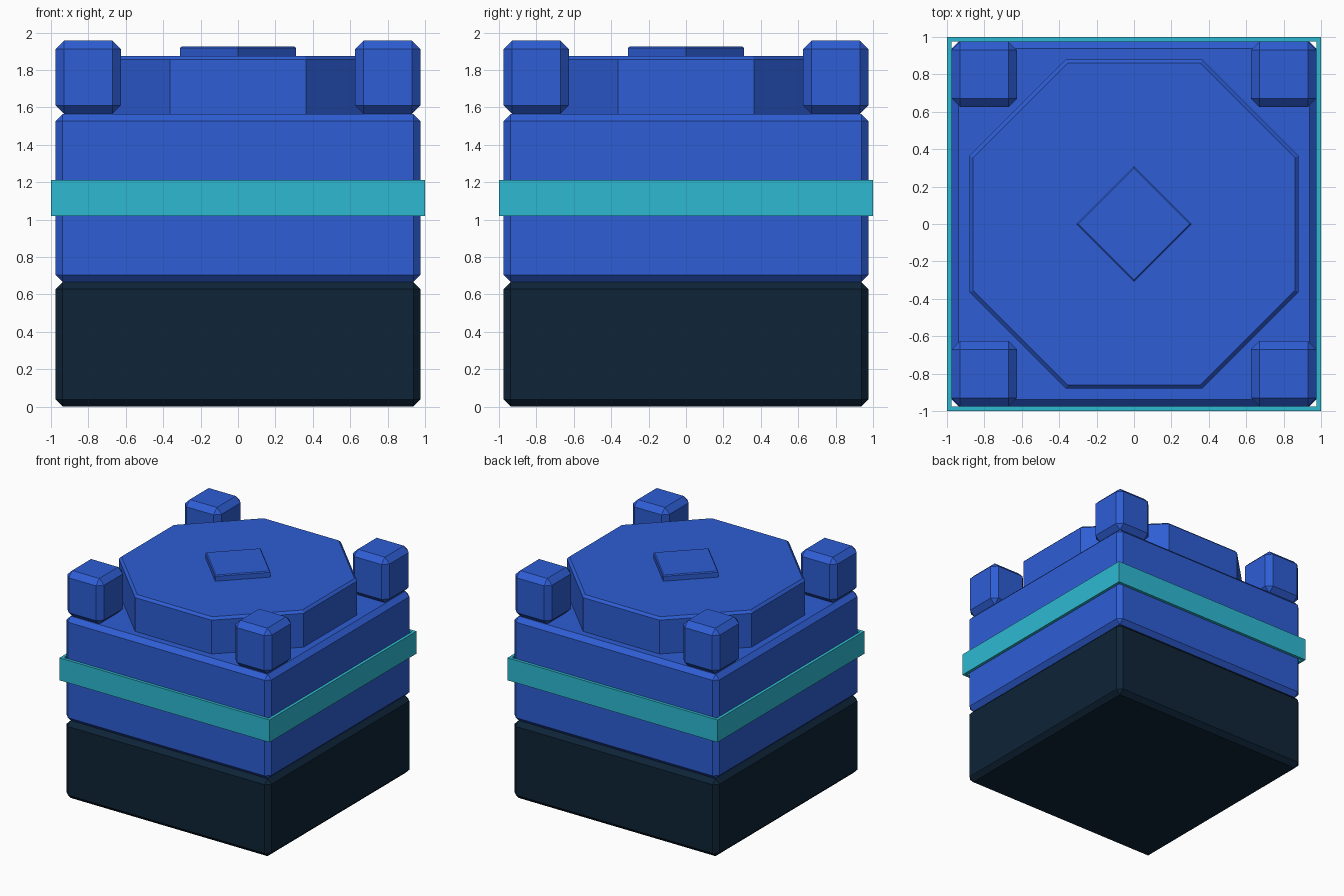
import bpy, bmesh, math

if "Cube" in bpy.data.objects:
    bpy.data.objects.remove(bpy.data.objects["Cube"])

def lin(c):
    c /= 255
    return c / 12.92 if c <= 0.04045 else ((c + 0.055) / 1.055) ** 2.4

def material(name, r, g, b):
    m = bpy.data.materials.new(name)
    m.diffuse_color = (lin(r), lin(g), lin(b), 1)
    m.use_nodes = True
    m.node_tree.nodes["Principled BSDF"].inputs["Base Color"].default_value = m.diffuse_color
    return m

navy = material("dark navy", 14, 36, 55)
blue = material("blue", 46, 94, 213)
teal = material("teal", 46, 186, 210)

def finish(name, bm, mat):
    bmesh.ops.recalc_face_normals(bm, faces=bm.faces)
    me = bpy.data.meshes.new(name)
    bm.to_mesh(me)
    bm.free()
    me.materials.append(mat)
    ob = bpy.data.objects.new(name, me)
    bpy.context.collection.objects.link(ob)
    return ob

def box(name, lo, hi, mat, bevel=0):
    bm = bmesh.new()
    bmesh.ops.create_cube(bm, size=1)
    for v in bm.verts:
        v.co = [(lo[i] + hi[i]) / 2 + v.co[i] * (hi[i] - lo[i]) for i in range(3)]
    if bevel:
        bmesh.ops.bevel(bm, geom=bm.edges[:], offset=bevel, segments=1,
                        profile=0.5, affect='EDGES')
    return finish(name, bm, mat)

def prism(name, sides, radius, turn, z0, z1, mat, bevel):
    # upright prism with a chamfered top rim
    bm = bmesh.new()
    ring = [bm.verts.new((radius * math.cos(turn + i * math.tau / sides),
                          radius * math.sin(turn + i * math.tau / sides), z0))
            for i in range(sides)]
    base = bm.faces.new(ring)
    ext = bmesh.ops.extrude_face_region(bm, geom=[base], use_keep_orig=True)
    for v in ext['geom']:
        if isinstance(v, bmesh.types.BMVert):
            v.co.z = z1
    rim = [e for e in bm.edges if all(v.co.z > z1 - 1e-5 for v in e.verts)]
    bmesh.ops.bevel(bm, geom=rim, offset=bevel, segments=1, profile=0.5, affect='EDGES')
    return finish(name, bm, mat)

# Stacked main blocks
W = 0.975
box("base_block", (-W, -W, 0), (W, W, 0.667), navy, 0.038)
box("body_block", (-W, -W, 0.667), (W, W, 1.565), blue, 0.038)

# Open square band around the body
bm = bmesh.new()
loops = [[bm.verts.new((sx * r, sy * r, z))
          for sx, sy in ((-1, -1), (1, -1), (1, 1), (-1, 1))]
         for r, z in ((1, 1.02), (1, 1.213), (W, 1.213), (W, 1.02))]
for k in range(4):
    a, b = loops[k], loops[(k + 1) % 4]
    for i in range(4):
        j = (i + 1) % 4
        bm.faces.new((a[i], a[j], b[j], b[i]))
finish("band", bm, teal)

# Octagonal lid and diamond plate
prism("octagon_lid", 8, 0.88 / math.cos(math.pi / 8), math.pi / 8, 1.56, 1.876, blue, 0.02)
prism("diamond_plate", 4, 0.31, 0, 1.87, 1.926, blue, 0.008)

# Four corner posts
for sx, sx_name in ((-1, "left"), (1, "right")):
    for sy, sy_name in ((-1, "front"), (1, "back")):
        x, y = sx * 0.8, sy * 0.8
        box(f"corner_post_{sy_name}_{sx_name}", (x - 0.175, y - 0.175, 1.565),
            (x + 0.175, y + 0.175, 1.957), blue, 0.046)
